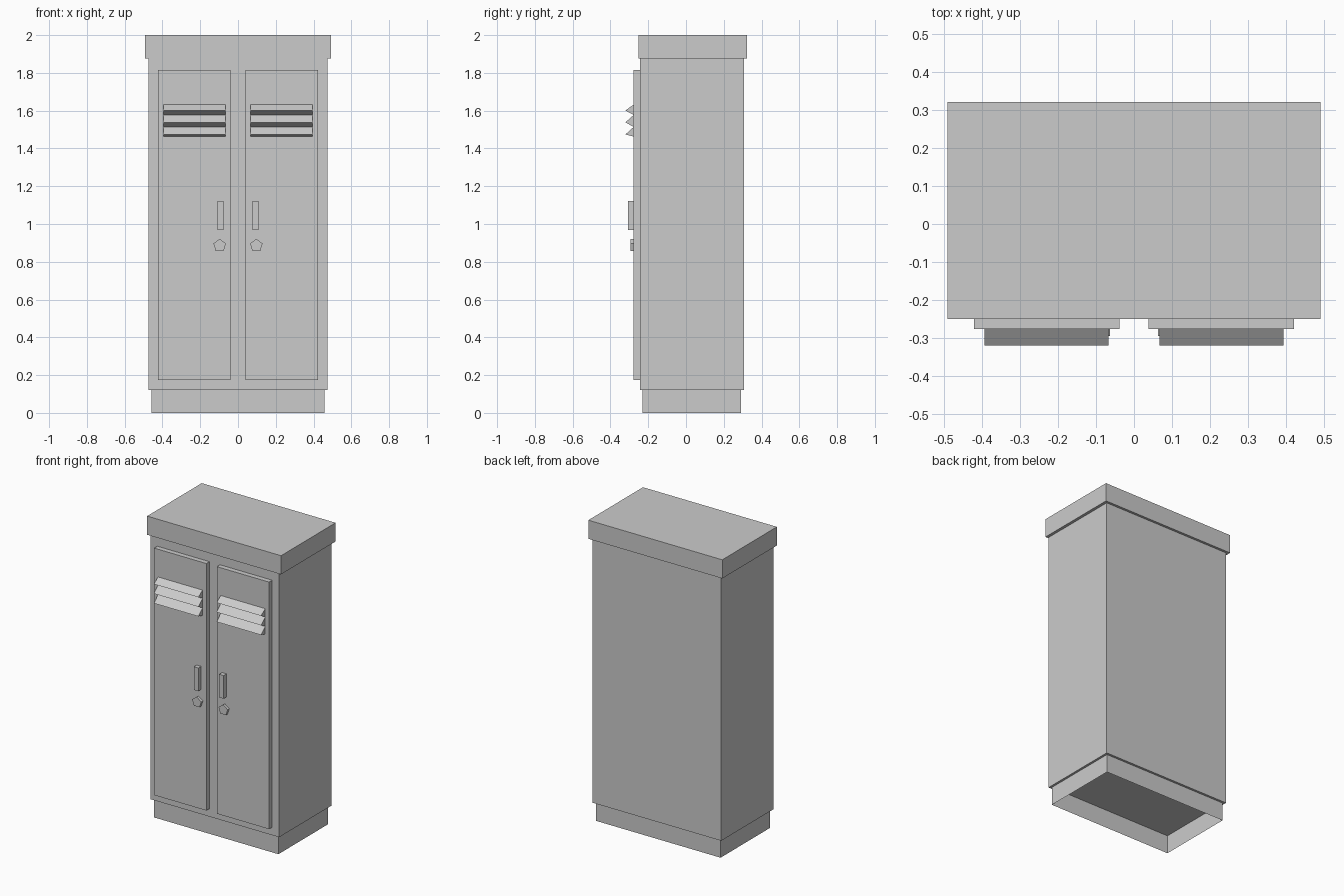
import bpy
import bmesh
import math

cube = bpy.data.objects.get("Cube")
if cube:
    bpy.data.objects.remove(cube, do_unlink=True)

GREY = (0.6, 0.6, 0.6, 1.0)
metal = bpy.data.materials.new("grey_metal")
metal.use_nodes = True
metal.diffuse_color = GREY
metal.node_tree.nodes["Principled BSDF"].inputs["Base Color"].default_value = GREY


def finish(name, bm):
    bmesh.ops.recalc_face_normals(bm, faces=bm.faces)
    mesh = bpy.data.meshes.new(name)
    bm.to_mesh(mesh)
    bm.free()
    mesh.materials.append(metal)
    obj = bpy.data.objects.new(name, mesh)
    bpy.context.collection.objects.link(obj)
    return obj


def box(name, x, y, z, open_bottom=False):
    """Box from (min, max) pairs on each axis."""
    bm = bmesh.new()
    bmesh.ops.create_cube(bm, size=1)
    for v in bm.verts:
        v.co = [lim[0] if c < 0 else lim[1] for c, lim in zip(v.co, (x, y, z))]
    if open_bottom:
        floor = [f for f in bm.faces if all(v.co.z == z[0] for v in f.verts)]
        bmesh.ops.delete(bm, geom=floor, context='FACES_ONLY')
    return finish(name, bm)


def prism(name, points, offset):
    """Closed prism: a ring of 3D points pushed along an offset."""
    bm = bmesh.new()
    face = bm.faces.new([bm.verts.new(p) for p in points])
    result = bmesh.ops.extrude_face_region(bm, geom=[face], use_keep_orig=True)
    moved = [g for g in result["geom"] if isinstance(g, bmesh.types.BMVert)]
    bmesh.ops.translate(bm, verts=moved, vec=offset)
    return finish(name, bm)


def span(side, inner, outer):
    return tuple(sorted((side * inner, side * outer)))


# Cabinet: hollow plinth, body and overhanging top
box("plinth", (-0.458, 0.458), (-0.23, 0.291), (0, 0.122), open_bottom=True)
box("body", (-0.473, 0.473), (-0.244, 0.306), (0.122, 1.876))
box("top_cap", (-0.492, 0.492), (-0.251, 0.322), (1.876, 2.0))

DOOR_Y = -0.277
LOUVRES = [(1.632, 1.601, 1.577), (1.577, 1.538, 1.514), (1.514, 1.474, 1.463)]

for side, label in ((-1, "right"), (1, "left")):
    box(f"{label}_door", span(side, 0.0385, 0.4225), (DOOR_Y, -0.244), (0.175, 1.816))

    # Wedge-shaped vent slats
    x0, x1 = span(side, 0.067, 0.394)
    for i, (top, tip, bottom) in enumerate(LOUVRES):
        ring = [(x0, DOOR_Y, top), (x0, -0.321, tip), (x0, DOOR_Y, bottom)]
        prism(f"{label}_vent_slat_{i + 1}", ring, (x1 - x0, 0, 0))

    # Pull handle and five-sided lock
    box(f"{label}_handle", span(side, 0.077, 0.109), (-0.307, DOOR_Y), (0.969, 1.123))
    ring = []
    for k in range(5):
        a = math.pi / 2 + k * math.tau / 5
        ring.append((side * 0.097 + 0.035 * math.cos(a), DOOR_Y, 0.886 + 0.035 * math.sin(a)))
    prism(f"{label}_lock", ring, (0, -0.018, 0))
